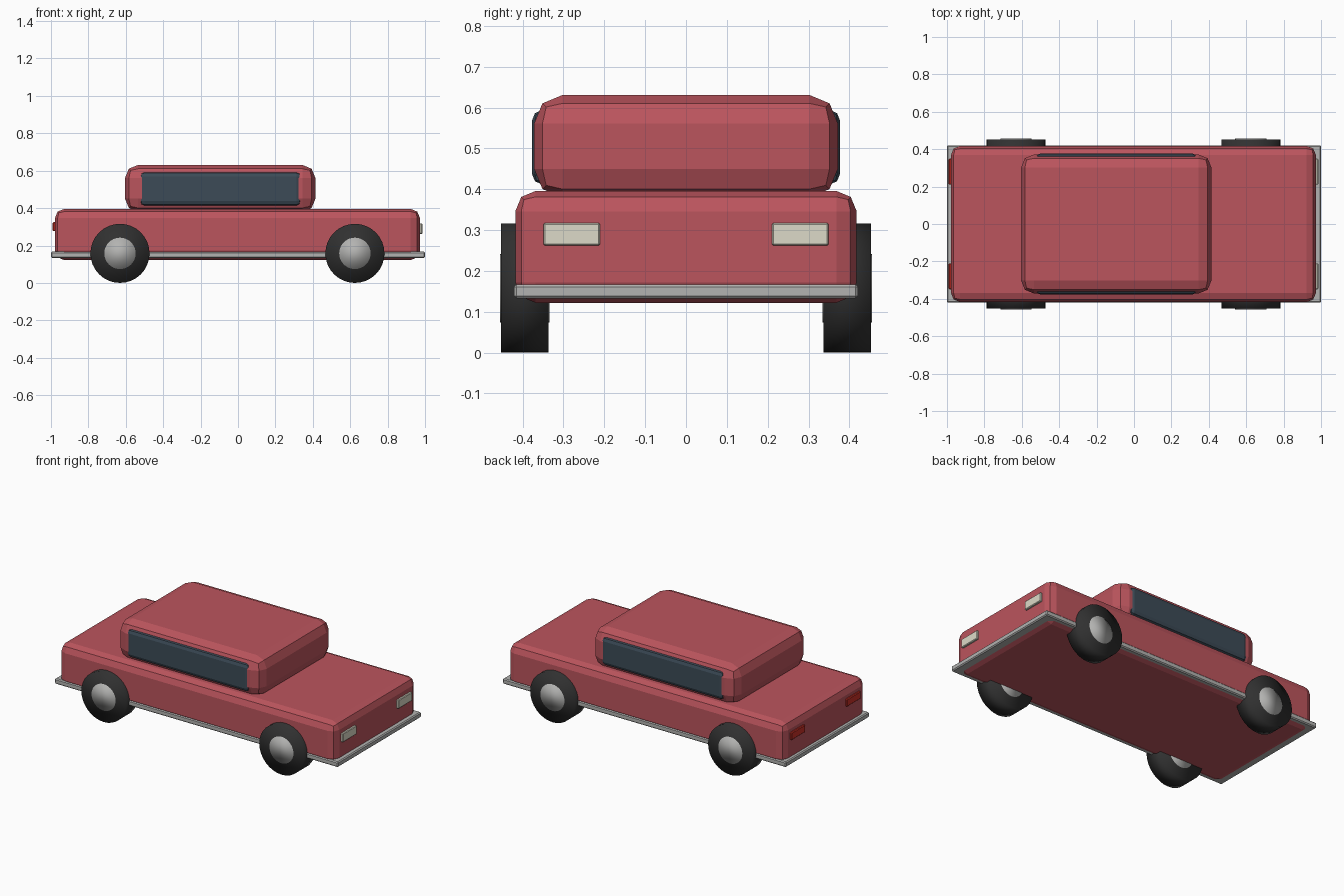
import bpy
from math import pi

if "Cube" in bpy.data.objects:
    bpy.data.objects.remove(bpy.data.objects["Cube"])


def material(name, color):
    m = bpy.data.materials.new(name)
    m.diffuse_color = (*color, 1)
    m.use_nodes = True
    m.node_tree.nodes["Principled BSDF"].inputs["Base Color"].default_value = m.diffuse_color
    return m


RED = material("paint", (0.50, 0.09, 0.11))
GLASS = material("glass", (0.045, 0.07, 0.095))
CHROME = material("chrome", (0.45, 0.45, 0.44))
RUBBER = material("rubber", (0.03, 0.03, 0.03))
LAMP = material("lamp", (0.72, 0.70, 0.58))
TAIL = material("tail_lamp", (0.60, 0.03, 0.02))


def box(name, lo, hi, mat, bevel, segments=1):
    """Bevelled box between two corners."""
    bpy.ops.mesh.primitive_cube_add(
        size=1, location=[(a + b) / 2 for a, b in zip(lo, hi)])
    ob = bpy.context.object
    ob.name = name
    ob.scale = [b - a for a, b in zip(lo, hi)]
    bpy.ops.object.transform_apply(location=False, rotation=False, scale=True)
    mod = ob.modifiers.new("bevel", 'BEVEL')
    mod.width = bevel
    mod.segments = segments
    ob.data.materials.append(mat)
    return ob


def disc(name, loc, radius, depth, mat):
    """Smooth cylinder lying along y."""
    bpy.ops.mesh.primitive_cylinder_add(
        vertices=32, radius=radius, depth=depth, location=loc,
        rotation=(pi / 2, 0, 0))
    ob = bpy.context.object
    ob.name = name
    bpy.ops.object.shade_smooth()
    ob.data.materials.append(mat)
    return ob


# Body, cabin and the trim that runs round the car
box("body", (-0.979, -0.418, 0.122), (0.973, 0.418, 0.396), RED, 0.05, 2)
box("cabin", (-0.604, -0.372, 0.38), (0.414, 0.372, 0.631), RED, 0.07, 2)
box("bumper_trim", (-1, -0.421, 0.133), (1, 0.421, 0.167), CHROME, 0.006)

for side, s in (("right", -1), ("left", 1)):
    # Side window, slightly proud of the cabin
    y = sorted((s * 0.32, s * 0.377))
    box(side + "_window", (-0.525, y[0], 0.412), (0.337, y[1], 0.594), GLASS, 0.025, 2)

    # Lamps
    y = sorted((s * 0.21, s * 0.349))
    box(side + "_headlamp", (0.95, y[0], 0.262), (0.986, y[1], 0.318), LAMP, 0.004)
    box(side + "_tail_lamp", (-0.991, y[0], 0.277), (-0.955, y[1], 0.325), TAIL, 0.004)

    # Wheels
    for end, x in (("rear", -0.631), ("front", 0.625)):
        loc = (x, s * 0.395, 0.158)
        disc(f"{side}_{end}_tyre", loc, 0.158, 0.116, RUBBER)
        disc(f"{side}_{end}_hubcap", loc, 0.084, 0.122, CHROME)
